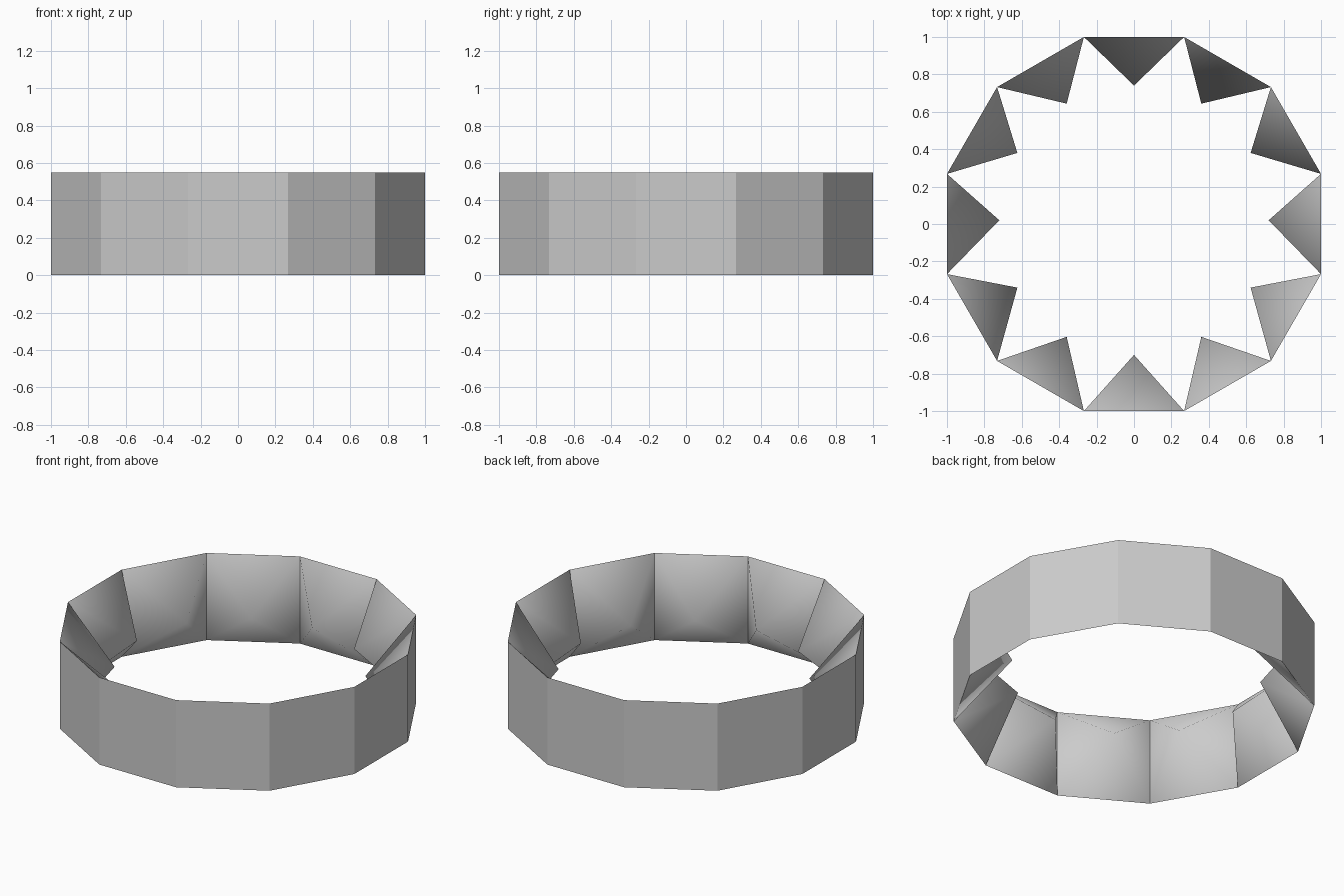
import bpy, bmesh
from math import sin, cos, pi

if "Cube" in bpy.data.objects:
    bpy.data.objects.remove(bpy.data.objects["Cube"])

SIDES = 12
HEIGHT = 0.55
OUTER_R = 1 / cos(pi / SIDES)     # corner radius, flats at distance 1
TIP_R, TIP_Y, TIP_Z = 0.72, 0.02, 0.27

bm = bmesh.new()


def corner(angle, z):
    return bm.verts.new((OUTER_R * cos(angle), OUTER_R * sin(angle), z))


# Ring of square-based pyramids: flat panel outside, tip pointing inward
for i in range(SIDES):
    mid = 2 * pi * i / SIDES
    a, b = mid - pi / SIDES, mid + pi / SIDES
    base = [corner(a, 0), corner(b, 0), corner(b, HEIGHT), corner(a, HEIGHT)]
    tip = bm.verts.new((TIP_R * cos(mid), TIP_R * sin(mid) + TIP_Y, TIP_Z))
    panel = bm.faces.new(base)
    for j in range(4):
        face = bm.faces.new((base[(j + 1) % 4], base[j], tip))
        face.smooth = True        # inner sides blend softly into each other
    for edge in panel.edges:
        edge.smooth = False       # crisp rim around the outer panel

mesh = bpy.data.meshes.new("spiked_ring")
bm.to_mesh(mesh)
bm.free()
ring = bpy.data.objects.new("spiked_ring", mesh)
bpy.context.collection.objects.link(ring)
